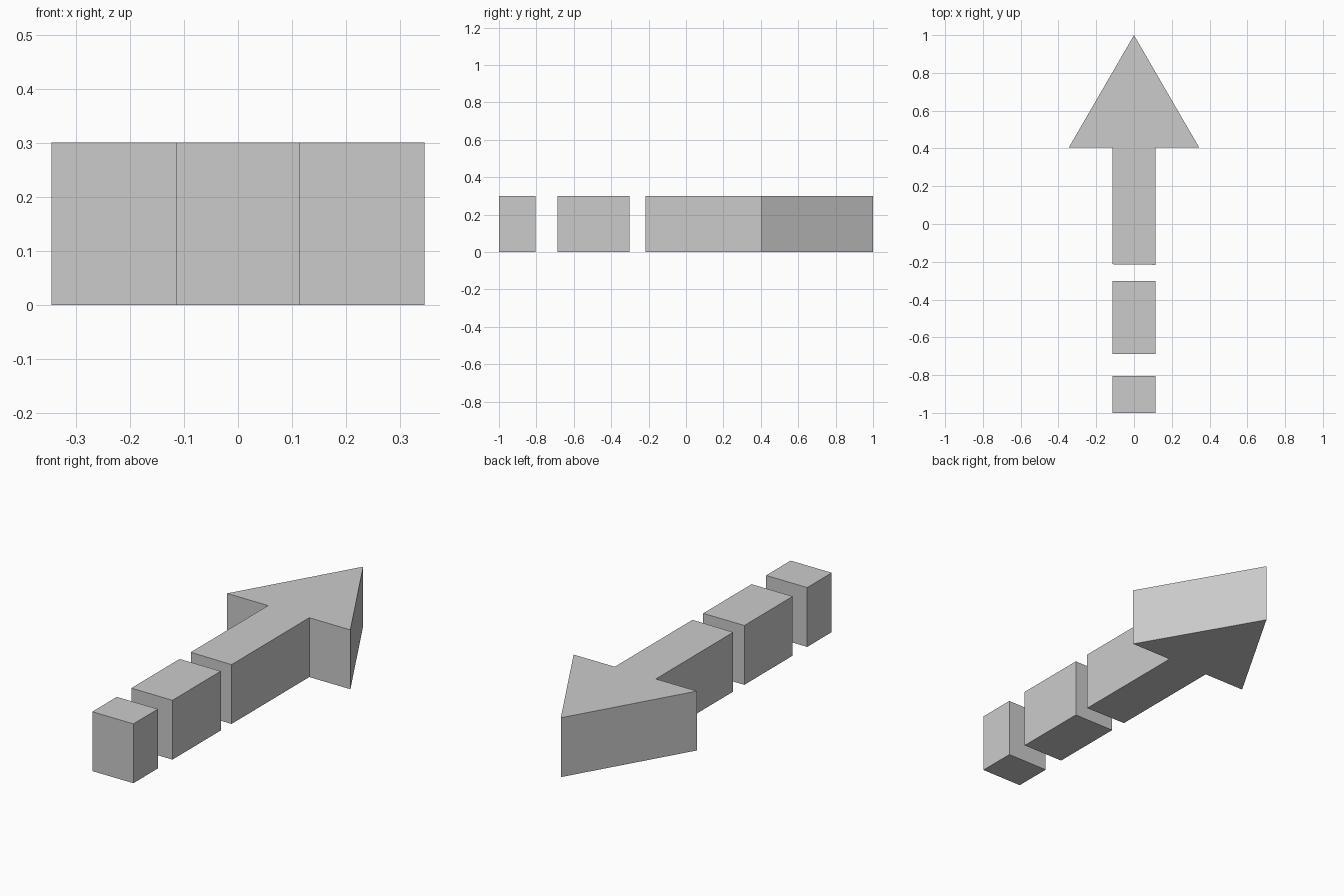
import bpy
import bmesh

if "Cube" in bpy.data.objects:
    bpy.data.objects.remove(bpy.data.objects["Cube"])

HEIGHT = 0.30
SHAFT = 0.115   # half width of the shaft
HEAD = 0.345    # half width of the arrowhead


def prism(name, outline):
    """Extrude a counter-clockwise outline up from the ground."""
    bm = bmesh.new()
    base = bm.faces.new([bm.verts.new((x, y, 0)) for x, y in outline])
    top = bmesh.ops.extrude_face_region(bm, geom=[base], use_keep_orig=True)
    verts = [g for g in top["geom"] if isinstance(g, bmesh.types.BMVert)]
    bmesh.ops.translate(bm, verts=verts, vec=(0, 0, HEIGHT))
    bmesh.ops.recalc_face_normals(bm, faces=bm.faces)
    mesh = bpy.data.meshes.new(name)
    bm.to_mesh(mesh)
    bm.free()
    obj = bpy.data.objects.new(name, mesh)
    bpy.context.collection.objects.link(obj)
    return obj


# Arrowhead with the long front section of the shaft
prism("arrow_head", [(-SHAFT, -0.213), (SHAFT, -0.216), (SHAFT, 0.405),
                     (HEAD, 0.405), (0, 1.0), (-HEAD, 0.405), (-SHAFT, 0.405)])

# Two separate dashes that trail behind, shorter towards the tail
for name, y0, y1 in (("middle_dash", -0.688, -0.302), ("tail_dash", -1.0, -0.804)):
    prism(name, [(-SHAFT, y0), (SHAFT, y0), (SHAFT, y1), (-SHAFT, y1)])
